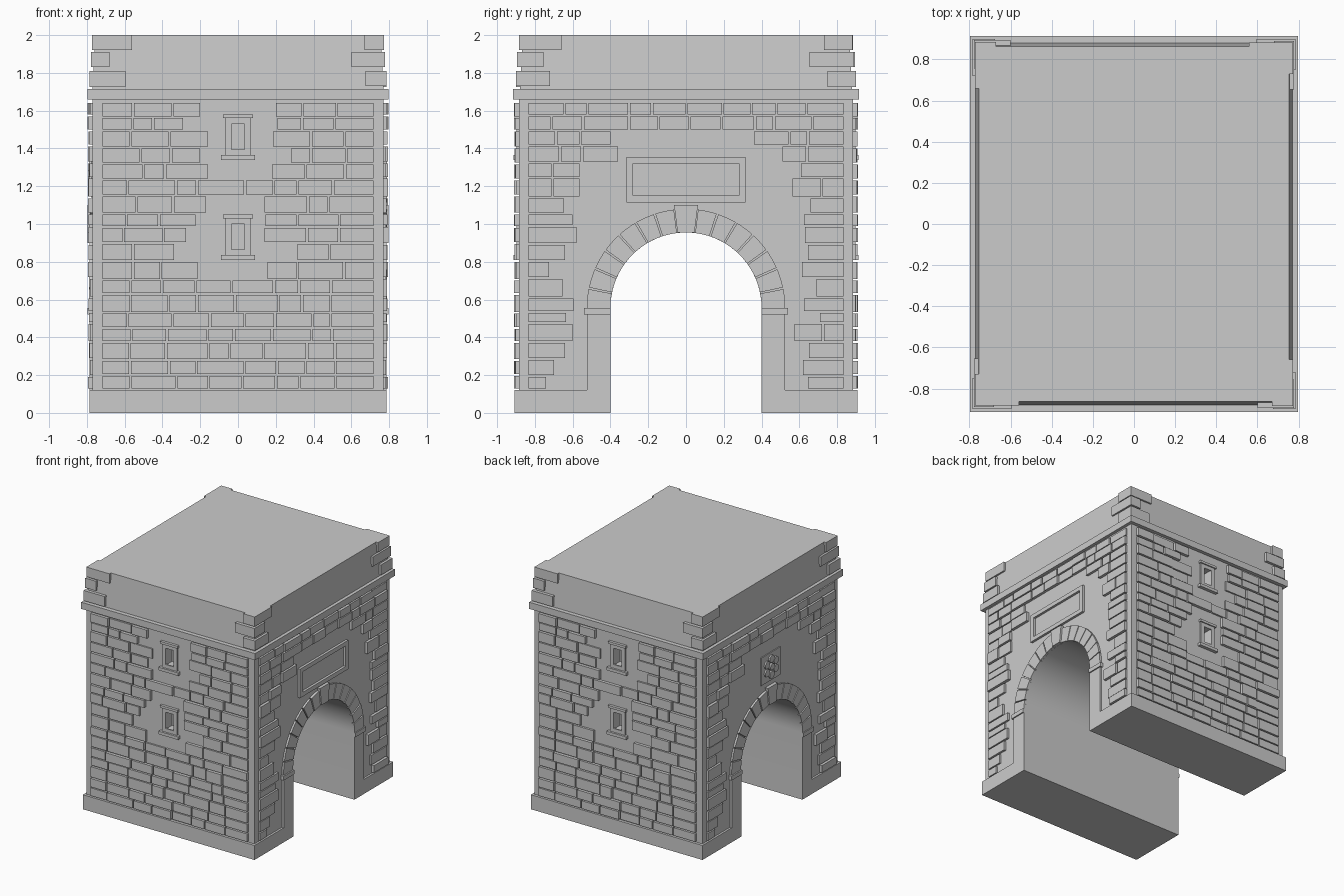
import bpy, bmesh, random
from math import sin, cos, pi, radians
from mathutils import Vector, Matrix

random.seed(4)
cube = bpy.data.objects.get("Cube")
if cube:
    bpy.data.objects.remove(cube, do_unlink=True)

stone = bpy.data.materials.new("grey_stone")
stone.use_nodes = True
grey = (0.6, 0.6, 0.6, 1)
stone.diffuse_color = grey
stone.node_tree.nodes["Principled BSDF"].inputs["Base Color"].default_value = grey

# Half sizes of the wall block, the arch radius and its spring height
WX, WY = 0.77, 0.885
R, SPRING, FLOOR, WALL_TOP = 0.4, 0.555, 0.12, 1.66


def box(bm, x, y, z):
    """Box from three (low, high) spans."""
    centre = Vector([(s[0] + s[1]) / 2 for s in (x, y, z)])
    size = Vector([s[1] - s[0] for s in (x, y, z)])
    bmesh.ops.create_cube(bm, size=1, matrix=Matrix.Translation(centre) @ Matrix.Diagonal(size).to_4x4())


def prism(bm, outline, x0, x1):
    """Extrude a (y, z) outline along x."""
    face = bm.faces.new([bm.verts.new((x0, y, z)) for y, z in outline])
    new = bmesh.ops.extrude_face_region(bm, geom=[face])["geom"]
    verts = [v for v in new if isinstance(v, bmesh.types.BMVert)]
    bmesh.ops.translate(bm, vec=(x1 - x0, 0, 0), verts=verts)


def frame(put, u, z, rim, depth):
    """Rectangular border of four bars, placed by put(span, z span, depth)."""
    put((u[0], u[0] + rim), z, depth)
    put((u[1] - rim, u[1]), z, depth)
    inside = (u[0] + rim, u[1] - rim)
    put(inside, (z[0], z[0] + rim), depth)
    put(inside, (z[1] - rim, z[1]), depth)


def finish(name, bm, other=None):
    """Make the object; with a second name, add its half-turn copy."""
    bmesh.ops.recalc_face_normals(bm, faces=bm.faces)
    mesh = bpy.data.meshes.new(name)
    bm.to_mesh(mesh)
    bm.free()
    mesh.materials.append(stone)
    obj = bpy.data.objects.new(name, mesh)
    bpy.context.collection.objects.link(obj)
    if other:
        twin = bpy.data.objects.new(other, mesh)
        twin.rotation_euler.z = pi
        bpy.context.collection.objects.link(twin)
    return obj


def front(bm):
    return lambda u, z, d: box(bm, u, (-WY - d, -WY), z)


def side(bm):
    return lambda u, z, d: box(bm, (WX, WX + d), u, z)


def arc(radius, a, b, steps):
    return [(radius * cos(a + (b - a) * i / steps), SPRING + radius * sin(a + (b - a) * i / steps))
            for i in range(steps + 1)]


# Wall block with the arched passage
bm = bmesh.new()
prism(bm, [(R, FLOOR)] + arc(R, 0, pi, 40) + [(-R, FLOOR), (-WY, FLOOR), (-WY, WALL_TOP),
                                             (WY, WALL_TOP), (WY, FLOOR)], -WX, WX)
walls = finish("wall_block", bm)

# Window niches cut into the front and back
WINDOWS = (0.81, 1.34)
bm = bmesh.new()
for z in WINDOWS:
    for s in (-1, 1):
        y = sorted((s * (WY - 0.07), s * (WY + 0.1)))
        box(bm, (-0.035, 0.035), y, (z + 0.05, z + 0.195))
cutter = finish("niche_cutter", bm)
cutter.hide_render = True
cut = walls.modifiers.new("niches", 'BOOLEAN')
cut.object, cut.solver = cutter, 'EXACT'
bpy.context.view_layer.objects.active = walls
walls.select_set(True)
bpy.ops.object.modifier_apply(modifier=cut.name)
bpy.data.objects.remove(cutter, do_unlink=True)
bpy.ops.object.shade_smooth_by_angle(angle=radians(30))

# Plinth with the arch jambs rising flush from it
bm = bmesh.new()
for s in (-1, 1):
    box(bm, (-0.787, 0.787), sorted((s * R, s * 0.908)), (0, FLOOR))
finish("plinth", bm)

bm = bmesh.new()
put = side(bm)
for s in (-1, 1):
    put(sorted((s * R, s * 0.525)), (FLOOR, 0.52), 0.017)
    put(sorted((s * R, s * 0.54)), (0.52, SPRING), 0.027)
finish("right_jambs", bm, "left_jambs")

# Arch stones and keystone
bm = bmesh.new()
step = radians(12)
for s in (-1, 1):
    for i in range(7):
        a, b = i * step, (i + 1) * step - radians(1)
        ring = arc(R, a, b, 4) + arc(0.525, b, a, 4)
        prism(bm, [(s * y, z) for y, z in ring], WX, WX + random.uniform(0.014, 0.02))
key_foot = SPRING + R
prism(bm, [(-0.045, key_foot), (0.045, key_foot), (0.063, 1.1), (-0.063, 1.1)], WX, WX + 0.027)
finish("right_arch_stones", bm, "left_arch_stones")

# Cornice and slightly tapering parapet
bm = bmesh.new()
box(bm, (-0.797, 0.797), (-0.915, 0.915), (WALL_TOP, 1.715))
finish("cornice", bm)
bm = bmesh.new()
box(bm, (-WX, WX), (-0.88, 0.88), (1.715, 2))
for v in bm.verts:
    if v.co.z > 1.9:
        v.co.x *= 0.98
        v.co.y *= 0.98
finish("parapet", bm)

# Corner stones of the parapet: z span, outer x and y, then the two inner ends
QUOINS = {
    1: [(1.73, 1.81, 0.785, 0.9, 0.675, 0.72), (1.83, 1.91, 0.777, 0.895, 0.6, 0.755),
        (1.92, 2, 0.773, 0.885, 0.67, 0.66)],
    -1: [(1.725, 1.81, 0.785, 0.9, 0.595, 0.75), (1.83, 1.91, 0.777, 0.89, 0.68, 0.655),
         (1.92, 2, 0.773, 0.882, 0.56, 0.73)],
}
bm = bmesh.new()
for s, stones in QUOINS.items():
    for z0, z1, x, y, end_x, end_y in stones:
        box(bm, sorted((s * end_x, s * x)), (-y, -0.8), (z0, z1))
        box(bm, sorted((s * 0.7, s * x)), (-y, -end_y), (z0, z1))
finish("front_corner_stones", bm, "back_corner_stones")


# Courses of raised bricks: each row has its foot height and the gap left bare
def bricks(put, rows, edge):
    tops = [r[0] for r in rows[1:]] + [WALL_TOP - 0.01]
    for (z, *gap), top in zip(rows, tops):
        spans = [(-edge, gap[0]), (gap[1], edge)] if gap else [(-edge, edge)]
        for a, b in spans:
            count = max(1, round((b - a) / 0.17))
            width = (b - a) / count
            joints = [a + width * (i + random.uniform(-0.25, 0.25)) for i in range(1, count)]
            ends = [a] + joints + [b + 0.01]
            for u0, u1 in zip(ends, ends[1:]):
                put((u0, u1 - 0.01), (z, top - 0.01), random.uniform(0.012, 0.026))


FRONT_ROWS = [(0.13,), (0.205,), (0.285,), (0.38,), (0.455,), (0.535,), (0.635,),
              (0.71, -0.215, 0.155), (0.81, -0.34, 0.315), (0.905, -0.275, 0.14),
              (0.99, -0.225, 0.145), (1.06, -0.17, 0.14), (1.155,), (1.24, -0.16, 0.18),
              (1.325, -0.2, 0.28), (1.41, -0.16, 0.185), (1.5, -0.29, 0.21), (1.57, -0.2, 0.2)]
SIDE_ROWS = [(0.13, -0.74, 0.645), (0.2, -0.7, 0.62), (0.29, -0.64, 0.65), (0.38, -0.6, 0.575),
             (0.48, -0.635, 0.71), (0.54, -0.595, 0.625), (0.615, -0.655, 0.69),
             (0.72, -0.725, 0.615), (0.81, -0.64, 0.645), (0.9, -0.58, 0.63),
             (0.995, -0.6, 0.625), (1.06, -0.645, 0.66), (1.145, -0.565, 0.565),
             (1.25, -0.565, 0.61), (1.33, -0.36, 0.51), (1.42, -0.4, 0.36), (1.5,), (1.58,)]
bm = bmesh.new()
bricks(front(bm), FRONT_ROWS, 0.717)
finish("front_bricks", bm, "back_bricks")
bm = bmesh.new()
bricks(side(bm), SIDE_ROWS, 0.833)
finish("right_bricks", bm, "left_bricks")

# Window surrounds with sill and lintel
bm = bmesh.new()
put = front(bm)
for z in WINDOWS:
    frame(put, (-0.07, 0.07), (z + 0.02, z + 0.225), 0.035, 0.012)
    put((-0.09, 0.09), (z, z + 0.025), 0.028)
    put((-0.08, 0.08), (z + 0.22, z + 0.24), 0.022)
finish("front_window_frames", bm, "back_window_frames")

# Framed panel over the right arch
bm = bmesh.new()
frame(side(bm), (-0.315, 0.315), (1.115, 1.355), 0.035, 0.02)
finish("right_panel_frame", bm)

# Flower plate over the left arch
bm = bmesh.new()
box(bm, (-WX - 0.008, -WX), (-0.125, 0.125), (1.14, 1.37))


def disc(y, z, radius, depth):
    prism(bm, [(y + radius * cos(i * pi / 6), z + radius * sin(i * pi / 6)) for i in range(12)],
          -WX - depth, -WX)


disc(0, 1.255, 0.027, 0.024)
for k in range(6):
    disc(0.066 * sin(k * pi / 3), 1.255 + 0.066 * cos(k * pi / 3), 0.031, 0.02)
finish("left_flower_plate", bm)
